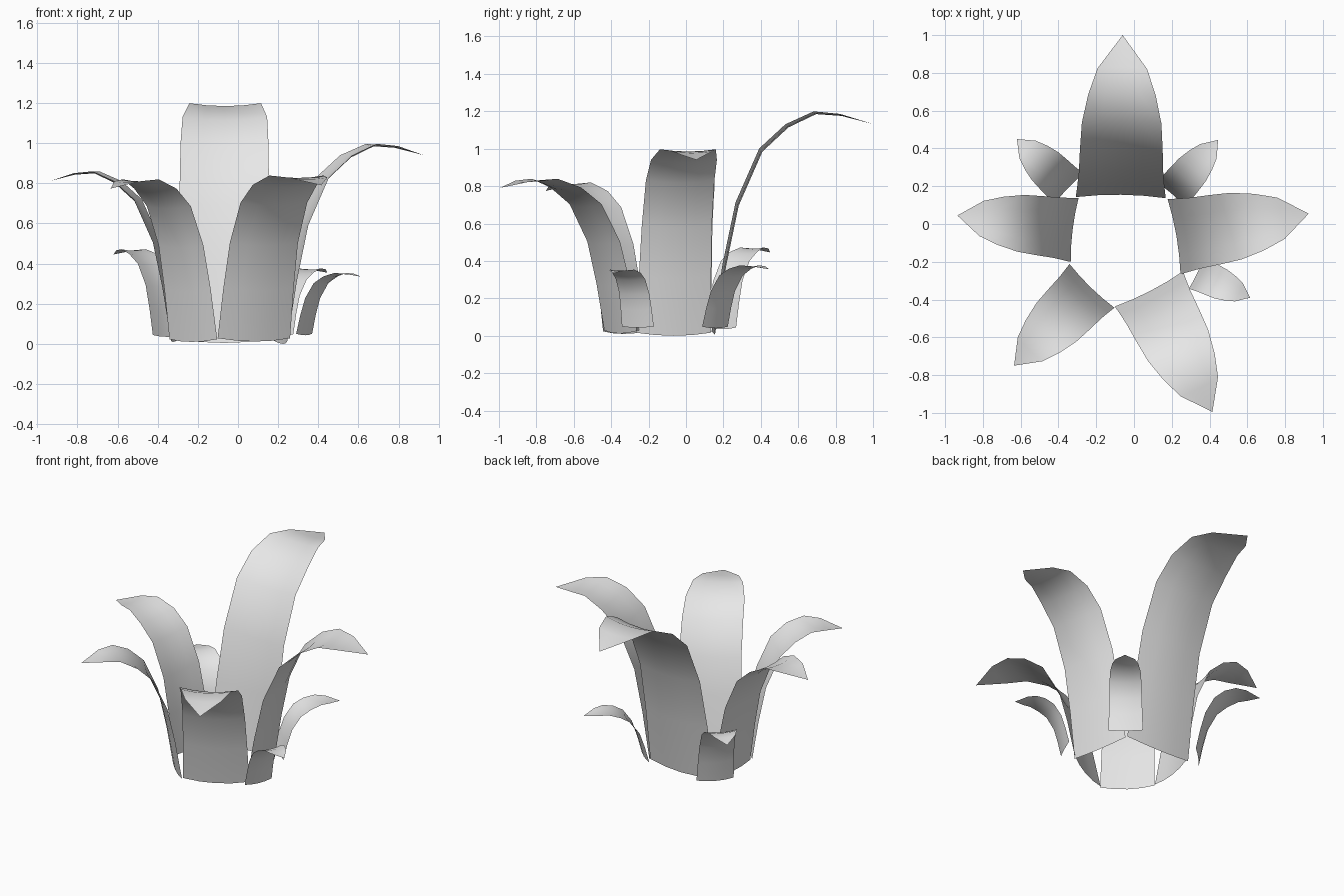
import bpy
import bmesh
from mathutils import Vector

cube = bpy.data.objects.get("Cube")
if cube:
    bpy.data.objects.remove(cube, do_unlink=True)

# One flat colour for the whole plant
grey = bpy.data.materials.new("light_grey")
grey.use_nodes = True
grey.diffuse_color = (0.8, 0.8, 0.8, 1)
grey.node_tree.nodes["Principled BSDF"].inputs["Base Color"].default_value = (0.8, 0.8, 0.8, 1)

# Shared leaf profile: (distance outward, height, width), each as a fraction
PROFILE = [(0, 0, 1), (.07, .31, .97), (.15, .585, .94), (.30, .83, .92),
           (.465, .94, .885), (.64, 1, .75), (.80, .992, .55), (1, .955, 0)]
COLUMNS = (-1, -.5, 0, .5, 1)


def leaf(name, base, tip, height, half_width, base_z=0.0):
    """Arching, slightly cupped single-surface leaf from base centre to tip."""
    start = Vector((base[0], base[1], base_z))
    reach = Vector((tip[0] - base[0], tip[1] - base[1], 0))
    out = reach.normalized()
    side = Vector((-out.y, out.x, 0))
    cup = (Vector((0, 0, 1)) - out * .8) * half_width * .08
    bm = bmesh.new()
    rows = []
    for along, up, wide in PROFILE:
        centre = start + reach * along + Vector((0, 0, height * up))
        rows.append([bm.verts.new(centre + side * half_width * wide * c + cup * wide * c * c)
                     for c in COLUMNS])
    for low, high in zip(rows, rows[1:]):
        for i in range(len(COLUMNS) - 1):
            face = bm.faces.new((low[i], high[i], high[i + 1], low[i + 1]))
            face.smooth = True
    # Close the pointed tip
    bmesh.ops.remove_doubles(bm, verts=bm.verts[:], dist=.0005)
    for face in bm.faces:
        face.normal_update()
    if sum(f.normal.z for f in bm.faces) < 0:
        bmesh.ops.reverse_faces(bm, faces=bm.faces[:])
    mesh = bpy.data.meshes.new(name)
    bm.to_mesh(mesh)
    bm.free()
    mesh.materials.append(grey)
    obj = bpy.data.objects.new(name, mesh)
    bpy.context.collection.objects.link(obj)


# Five large leaves
leaf("back_leaf", (-.07, .155), (-.06, 1.0), 1.18, .238, .005)
leaf("left_leaf", (.225, -.065), (.925, .055), .985, .202)
leaf("right_leaf", (-.325, -.03), (-.935, .045), .84, .171, .01)
leaf("front_left_leaf", (.085, -.355), (.415, -.995), .815, .203, .012)
leaf("front_right_leaf", (-.23, -.335), (-.635, -.75), .80, .166, .01)

# Three small outer leaves
leaf("small_front_left_leaf", (.335, -.26), (.615, -.39), .305, .094, .043)
leaf("small_back_left_leaf", (.20, .16), (.445, .445), .33, .105, .04)
leaf("small_back_right_leaf", (-.35, .19), (-.62, .45), .43, .115, .035)
